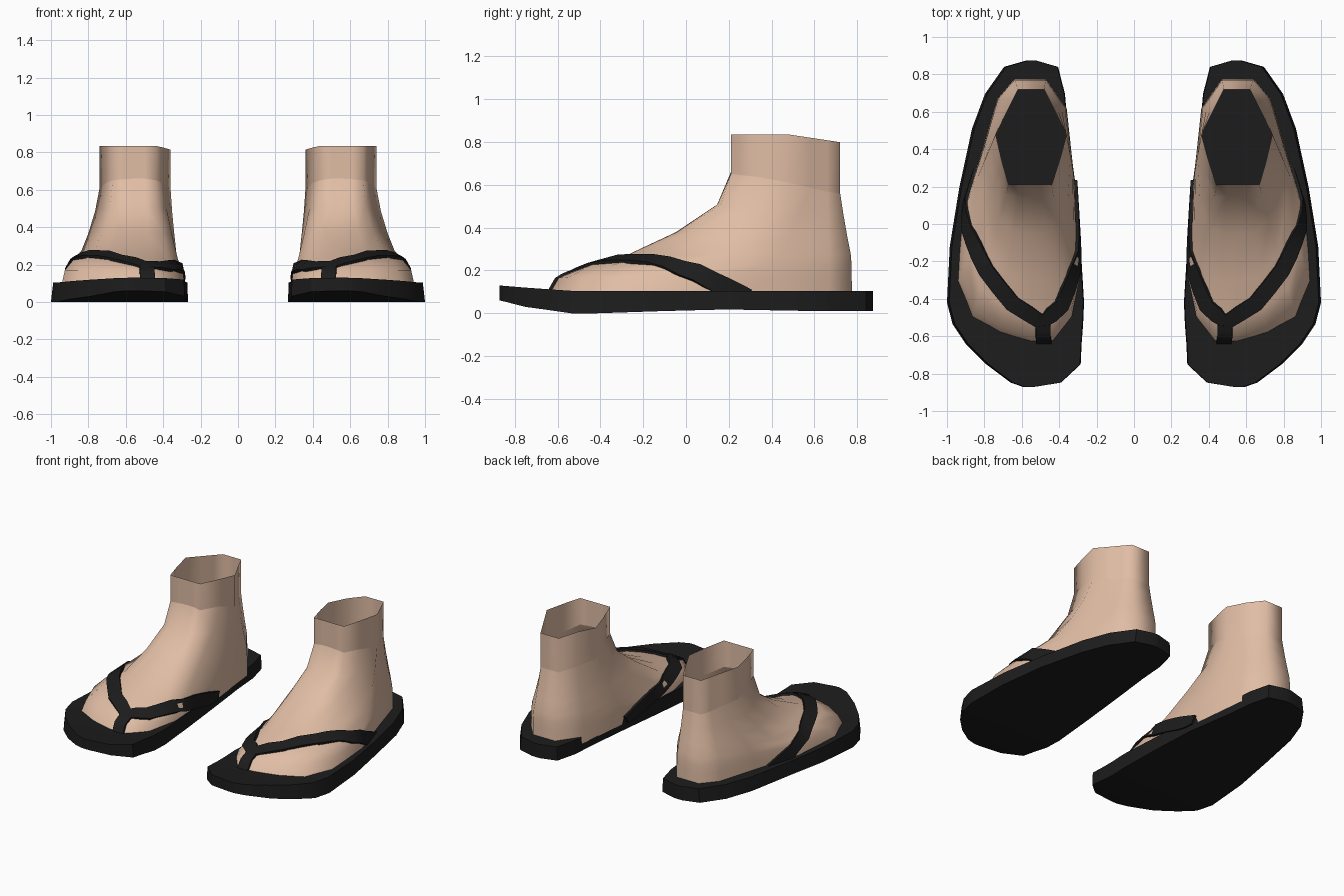
import bpy
import bmesh
from mathutils import Vector
from mathutils.bvhtree import BVHTree

cube = bpy.data.objects.get("Cube")
if cube:
    bpy.data.objects.remove(cube, do_unlink=True)


def material(name, color):
    mat = bpy.data.materials.new(name)
    mat.use_nodes = True
    mat.diffuse_color = color
    mat.node_tree.nodes["Principled BSDF"].inputs["Base Color"].default_value = color
    return mat


skin = material("skin", (0.75, 0.51, 0.375, 1))
rubber = material("black rubber", (0.012, 0.012, 0.012, 1))


def add_pair(name, verts, faces, mat, angle, closed):
    """Make the left part and its mirrored right twin."""
    for label, side in (("left", 1), ("right", -1)):
        mesh = bpy.data.meshes.new(f"{label}_{name}")
        mesh.from_pydata([(v[0] * side, v[1], v[2]) for v in verts], [], faces)
        bm = bmesh.new()
        bm.from_mesh(mesh)
        if closed:
            bmesh.ops.recalc_face_normals(bm, faces=bm.faces)
        elif side < 0:
            bmesh.ops.reverse_faces(bm, faces=bm.faces)
        bm.to_mesh(mesh)
        bm.free()
        mesh.materials.append(mat)
        obj = bpy.data.objects.new(mesh.name, mesh)
        bpy.context.collection.objects.link(obj)
        bpy.ops.object.select_all(action='DESELECT')
        obj.select_set(True)
        bpy.context.view_layer.objects.active = obj
        bpy.ops.object.shade_smooth_by_angle(angle=angle)


def loft(rings, caps):
    """Join equal closed rings of points with quads."""
    n = len(rings[0])
    verts = [p for ring in rings for p in ring]
    faces = []
    for r in range(len(rings) - 1):
        for i in range(n):
            j = (i + 1) % n
            faces.append((r * n + i, r * n + j, (r + 1) * n + j, (r + 1) * n + i))
    if caps:
        last = (len(rings) - 1) * n
        faces += [tuple(range(n))[::-1], tuple(range(last, last + n))]
    return verts, faces


def mix(a, b, t):
    return a + (b - a) * t


# Sole: rows of y, inner x, outer x, bottom z, top z
sole_rows = [
    (-.872, .54, .59, .06, .13), (-.848, .39, .66, .055, .128),
    (-.75, .285, .79, .03, .12), (-.64, .28, .9, .015, .112),
    (-.535, .272, .97, 0, .105), (-.42, .267, 1, 0, .105),
    (-.12, .285, .985, .01, .105), (.19, .31, .935, .018, .105),
    (.51, .353, .866, .012, .105), (.695, .369, .797, .01, .105),
    (.84, .406, .695, .01, .105), (.873, .52, .58, .01, .105),
]
sole = [[(xi, y, zb), (xo, y, zb), (xo - .012, y, zt), (xi + .004, y, zt)]
        for y, xi, xo, zb, zt in sole_rows]
add_pair("sole", *loft(sole, True), rubber, 0.5, True)

# Foot: footprint morphs into the six-sided ankle, ring by ring
footprint = [
    (.55, -.655), (.72, -.6), (.87, -.52), (.95, -.33), (.92, .05), (.81, .4), (.73, .67),
    (.64, .775), (.47, .775), (.36, .62), (.32, .25), (.285, -.3), (.33, -.52), (.43, -.655),
]
ankle = [
    (.555, .21), (.61, .21), (.67, .21), (.705, .33), (.74, .48), (.69, .58), (.65, .66),
    (.62, .72), (.48, .72), (.42, .6), (.36, .48), (.395, .35), (.44, .21), (.5, .21),
]


def foot_ring(z_front, z_back, t_front, t_back, tilt, waist):
    ring = []
    for (bx, by), (ax, ay) in zip(footprint, ankle):
        front = (.775 - by) / 1.43
        t = mix(t_back, t_front, front) + waist * max(0, bx - .8) / .15
        x, y = mix(bx, ax, t), mix(by, ay, t)
        z = mix(z_back, z_front, front) - tilt * front * max(0, .6 - x)
        ring.append((x, y, z))
    return ring


foot_rings = [foot_ring(*row) for row in (
    (.06, .06, 0, 0, 0, 0), (.17, .17, .07, .02, .1, .04),
    (.225, .225, .2, .03, .2, .12), (.27, .275, .41, .1, .2, .25),
    (.38, .36, .7, .4, .05, .15), (.51, .46, .93, .72, 0, .05),
    (.66, .56, 1, 1, 0, 0))]
foot_verts, foot_faces = loft(foot_rings, False)
add_pair("foot", foot_verts, foot_faces, skin, 1.3, False)

# Open ankle cuff
cuff_top = [(x, y, .835 - max(0, y - .48) * .15 - max(0, .43 - x) * .3) for x, y in ankle]
add_pair("ankle", *loft([foot_rings[-1], cuff_top], False), skin, 1.3, False)

# Straps: ribbons laid on the foot surface
surface = BVHTree.FromPolygons([Vector(v) for v in foot_verts], foot_faces)


def ribbon(path, width, steps):
    points = [Vector(p) for p in path]
    line = [a.lerp(b, s / steps) for a, b in zip(points, points[1:]) for s in range(steps)]
    line.append(points[-1])
    sections = []
    for i, p in enumerate(line):
        tangent = line[min(i + 1, len(line) - 1)] - line[max(i - 1, 0)]
        spot, normal = surface.find_nearest(p)[:2]
        across = normal.cross(tangent).normalized() * width / 2
        a = surface.find_nearest(spot + across)[0]
        b = surface.find_nearest(spot - across)[0]
        sections.append([a - normal * .01, b - normal * .01,
                         b + normal * .016, a + normal * .016])
    return loft(sections, True)


strap_path = [
    (.855, .29, .07), (.885, .18, .125), (.89, .05, .18), (.86, -.09, .225),
    (.79, -.25, .255), (.65, -.43, .25), (.49, -.535, .215), (.385, -.44, .195),
    (.325, -.25, .18), (.305, -.05, .15), (.305, .1, .11), (.315, .22, .07),
]
add_pair("strap", *ribbon(strap_path, .088, 2), rubber, 0.6, True)
thong_path = [(.485, -.55, .21), (.485, -.61, .165), (.48, -.655, .11)]
add_pair("toe_thong", *ribbon(thong_path, .08, 2), rubber, 0.6, True)
